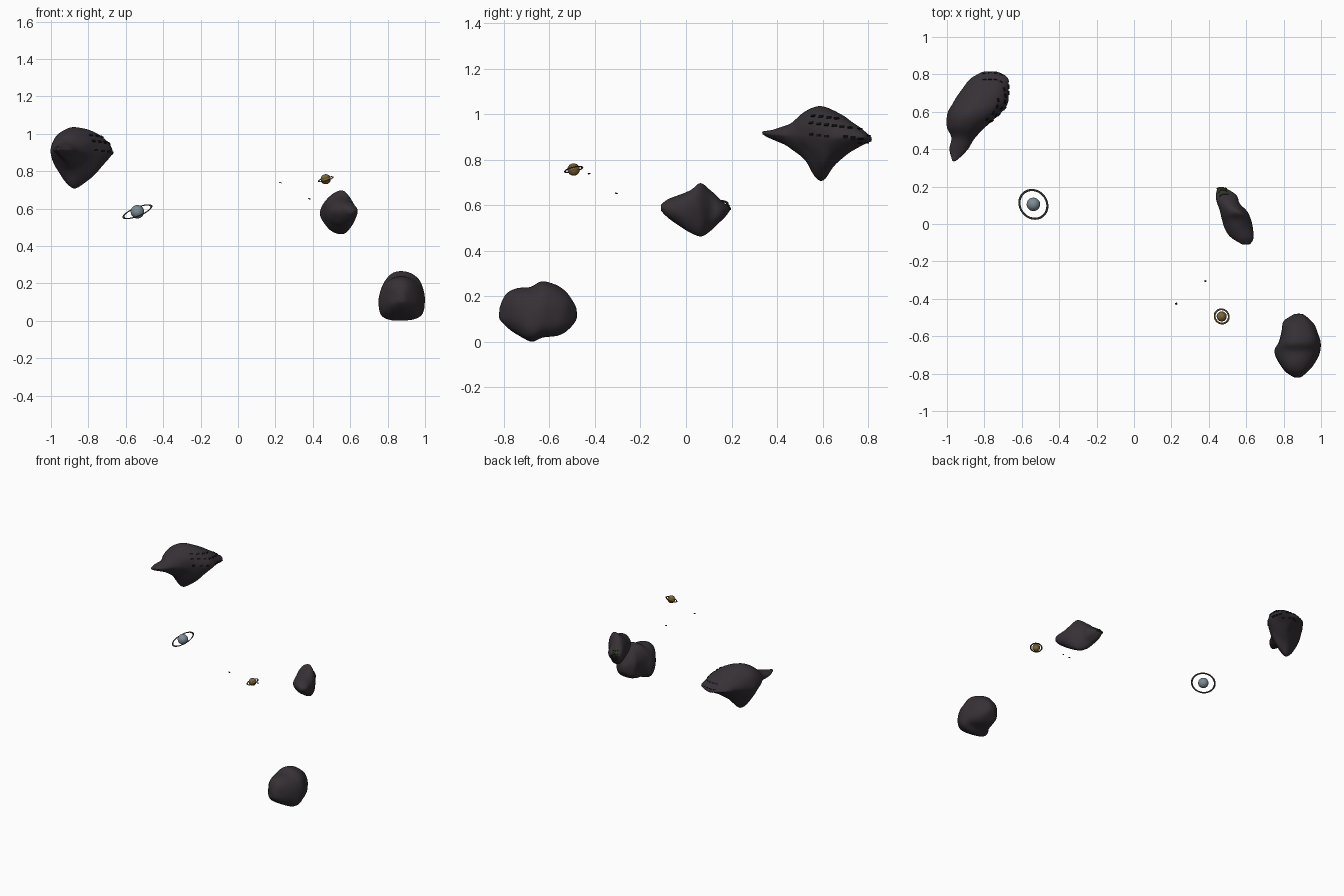
import bpy, bmesh, math
from mathutils import Vector, noise

if "Cube" in bpy.data.objects:
    bpy.data.objects.remove(bpy.data.objects["Cube"])


def material(name, rgb):
    m = bpy.data.materials.new(name)
    m.diffuse_color = (*rgb, 1)
    m.use_nodes = True
    m.node_tree.nodes["Principled BSDF"].inputs["Base Color"].default_value = m.diffuse_color
    return m


ROCK = material("dark_rock", (0.037, 0.030, 0.036))
BLACK = material("black_slot", (0.006, 0.006, 0.007))
GREEN = material("moss_green", (0.018, 0.035, 0.010))
BLUE = material("pale_blue", (0.20, 0.26, 0.30))
GOLD = material("gold", (0.21, 0.135, 0.04))
BROWN = material("brown_band", (0.13, 0.08, 0.025))
RING = material("dark_ring", (0.05, 0.042, 0.035))


def finish(bm, name, *mats, smooth=True):
    me = bpy.data.meshes.new(name)
    bmesh.ops.recalc_face_normals(bm, faces=bm.faces)
    for f in bm.faces:
        f.smooth = smooth
    bm.to_mesh(me)
    bm.free()
    for m in mats:
        me.materials.append(m)
    ob = bpy.data.objects.new(name, me)
    bpy.context.collection.objects.link(ob)
    return ob


def catmull(a, b, c, d, t):
    return [0.5 * (2 * q + (r - p) * t + (2 * p - 5 * q + 4 * r - s) * t * t
                   + (3 * q - p - 3 * r + s) * t ** 3) for p, q, r, s in zip(a, b, c, d)]


def power(v, e):
    return math.copysign(abs(v) ** e, v)


def asteroid(name, stations, top_exp, low_exp, lean=0.0, steps=6, n=56):
    """Loft through stations (y, left, right, bottom, top, widest height, crest x)."""
    S = [stations[0]] + stations + [stations[-1]]
    rows = []
    for i in range(1, len(S) - 2):
        rows += [catmull(*S[i - 1:i + 3], k / steps) for k in range(steps)]
    rows.append(S[-2])
    bm = bmesh.new()
    loops = []
    for y, xl, xr, zb, zt, zm, xc in rows:
        loop = []
        for j in range(n):
            c, s = math.cos(math.tau * j / n), math.sin(math.tau * j / n)
            e = top_exp if s > 0 else low_exp
            x = xc + power(c, e) * ((xr - xc) if c > 0 else (xc - xl))
            z = zm + power(s, e) * ((zt - zm) if s > 0 else (zm - zb))
            d = noise.noise_vector(Vector((x, y, z)) * 16) * 0.004
            loop.append(bm.verts.new(Vector((x, y, z)) + d))
        loops.append(loop)
    for a, b in zip(loops, loops[1:]):
        for j in range(n):
            bm.faces.new((a[j], a[(j + 1) % n], b[(j + 1) % n], b[j]))
    # rounded ends
    for loop, sign in ((loops[0], -1), (loops[-1], 1)):
        mid = sum((v.co for v in loop), Vector()) / n + Vector((0, sign * 0.005, 0))
        tip = bm.verts.new(mid)
        for j in range(n):
            bm.faces.new((loop[j], loop[(j + 1) % n], tip))
    for _ in range(2):
        bmesh.ops.smooth_vert(bm, verts=bm.verts, factor=0.5,
                              use_axis_x=True, use_axis_y=True, use_axis_z=True)
    return finish(bm, name, ROCK)


spiked = asteroid("spiked_asteroid", [
    (.335, -.970, -.952, .912, .926, .92, -.961),
    (.40, -.987, -.885, .88, .938, .91, -.94),
    (.46, -.977, -.85, .85, .96, .91, -.91),
    (.52, -1.0, -.79, .80, 1.01, .91, -.89),
    (.59, -1.0, -.715, .705, 1.035, .90, -.875),
    (.65, -.965, -.674, .77, 1.015, .90, -.84),
    (.72, -.92, -.670, .83, .975, .90, -.79),
    (.78, -.87, -.675, .868, .93, .895, -.77),
    (.815, -.81, -.73, .88, .90, .89, -.77)], 1.0, 1.4)

middle = asteroid("middle_asteroid", [
    (-.11, .58, .62, .575, .605, .59, .60),
    (-.08, .525, .64, .545, .625, .59, .59),
    (-.03, .485, .638, .51, .645, .58, .57),
    (.02, .47, .627, .477, .668, .58, .565),
    (.065, .46, .607, .460, .698, .58, .555),
    (.11, .443, .567, .49, .662, .58, .51),
    (.155, .437, .55, .53, .62, .58, .49),
    (.192, .447, .485, .575, .595, .585, .466)], 1.05, 1.05)

lower = asteroid("lower_asteroid", [
    (-.82, .85, .89, .10, .15, .125, .87),
    (-.79, .81, .93, .066, .21, .12, .87),
    (-.74, .772, .967, .028, .234, .11, .87),
    (-.68, .750, .997, .0, .24, .09, .87),
    (-.63, .773, .997, .018, .265, .11, .87),
    (-.57, .79, .98, .025, .248, .12, .87),
    (-.52, .80, .952, .048, .21, .12, .875),
    (-.48, .855, .90, .10, .15, .125, .877)], 0.85, 0.7)


def studs(name, rock, points, direction, size, mat):
    """Small blocks seated where rays meet the rock surface."""
    bm = bmesh.new()
    d = Vector(direction).normalized()
    bpy.context.view_layer.update()
    for p in points:
        hit, co, nor, _ = rock.ray_cast(Vector(p) - d * 0.5, d)
        if hit:
            geo = bmesh.ops.create_cube(bm, size=1)
            bmesh.ops.scale(bm, vec=size, verts=geo["verts"])
            rot = nor.to_track_quat('X', 'Z').to_matrix()
            bmesh.ops.rotate(bm, matrix=rot, verts=geo["verts"])
            bmesh.ops.translate(bm, vec=co, verts=geo["verts"])
    return finish(bm, name, mat, smooth=False)


# rows of dark openings on the terraces of the spiked asteroid
for k, (z, y0, count) in enumerate([(.993, .56, 4), (.962, .55, 6), (.912, .55, 3), (.90, .70, 3)]):
    studs(f"opening_row_{k + 1}", spiked,
          [(-.8, y0 + 0.034 * i, z - 0.004 * i) for i in range(count)],
          (-1, 0, 0), (.008, .022, .011), BLACK)
studs("rear_openings", spiked,
      [(-.80 + .03 * i, .72, z) for z in (.875, .905, .935) for i in range(4)],
      (0, -1, 0), (.006, .02, .006), BLACK)
# mossy patch on the rear left of the middle asteroid
studs("moss_patch", middle,
      [(.46 + .014 * i, .15, .585 + .014 * k) for i in range(4) for k in range(3)],
      (.3, -1, 0), (.008, .013, .011), GREEN)


def planet(name, centre, radius, mat, slope, ring_r, width, ring_mat, band=None):
    """Sphere with a flat tilted ring."""
    normal = Vector((-slope[0], -slope[1], 1)).normalized()
    rot = normal.to_track_quat('Z', 'Y')
    bm = bmesh.new()
    bmesh.ops.create_uvsphere(bm, u_segments=32, v_segments=20, radius=radius)
    if band:
        for f in bm.faces:
            h = f.calc_center_median().z / radius
            f.material_index = int(-0.5 < h < -0.2 or 0.35 < h < 0.55)
    body = finish(bm, name, *([mat, band] if band else [mat]))
    bm = bmesh.new()
    n, m = 72, 8
    grid = [[bm.verts.new(((ring_r + width * math.cos(math.tau * j / m)) * math.cos(math.tau * i / n),
                           (ring_r + width * math.cos(math.tau * j / m)) * math.sin(math.tau * i / n),
                           0.35 * width * math.sin(math.tau * j / m)))
             for j in range(m)] for i in range(n)]
    for i in range(n):
        for j in range(m):
            a, b = grid[i], grid[(i + 1) % n]
            bm.faces.new((a[j], b[j], b[(j + 1) % m], a[(j + 1) % m]))
    ring = finish(bm, name + "_ring", ring_mat)
    for ob in (body, ring):
        ob.location = centre
        ob.rotation_mode = 'QUATERNION'
        ob.rotation_quaternion = rot


planet("blue_planet", (-.538, .105, .583), .036, BLUE, (.40, .32), .080, .006, RING)
planet("gold_planet", (.469, -.494, .757), .027, GOLD, (.28, .24), .039, .005, BROWN, BROWN)

# tiny drifting craft: body with a pair of fins
for k, p in enumerate([(.226, -.426, .739), (.382, -.306, .652)]):
    bm = bmesh.new()
    for size in ((.012, .006, .004), (.004, .013, .002)):
        geo = bmesh.ops.create_cube(bm, size=1)
        bmesh.ops.scale(bm, vec=size, verts=geo["verts"])
    craft = finish(bm, f"small_craft_{k + 1}", BLACK, smooth=False)
    craft.location = p
    craft.rotation_euler = (0, .3, -.4 + 1.2 * k)
